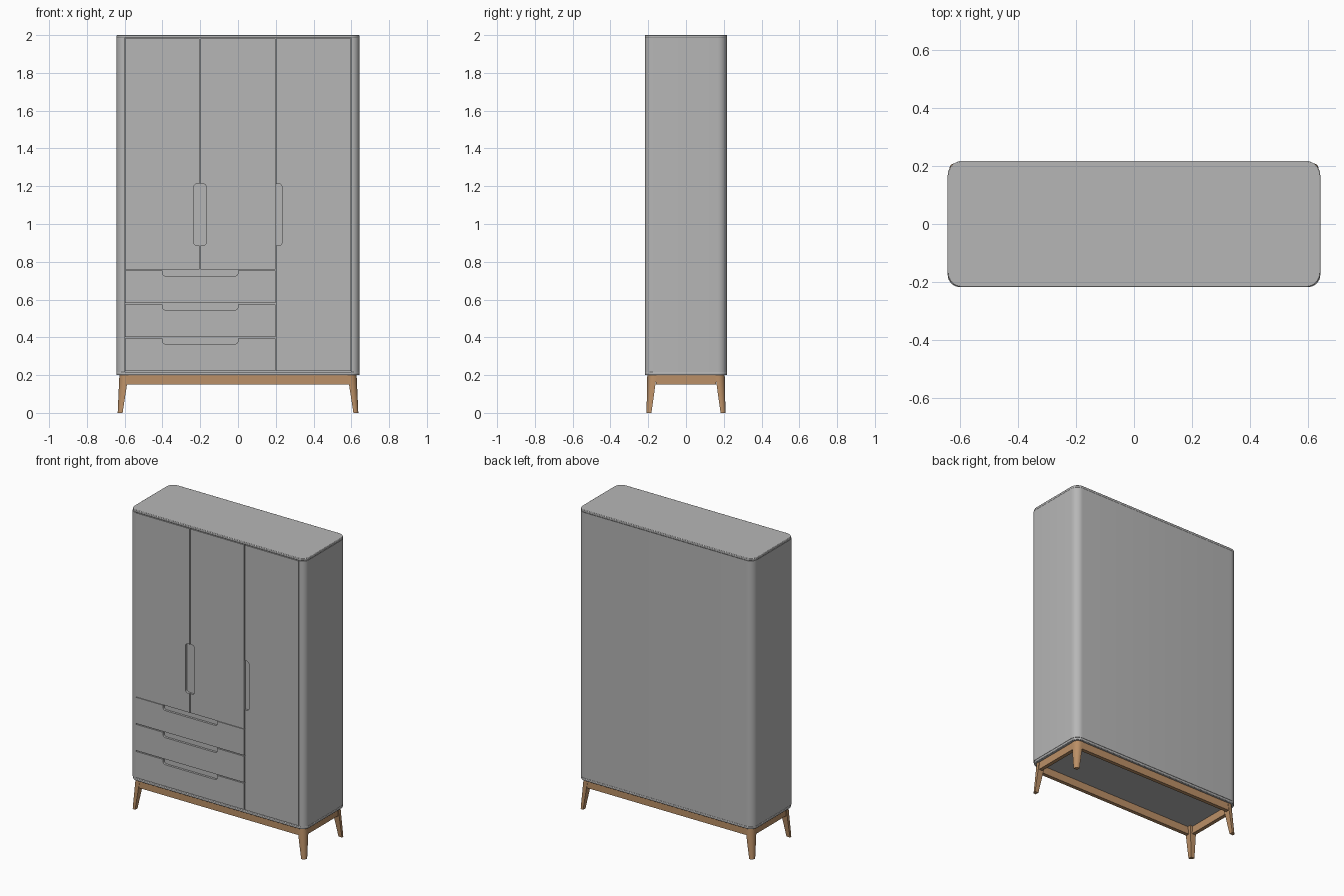
import bpy, bmesh, math
from mathutils import Vector

if "Cube" in bpy.data.objects:
    bpy.data.objects.remove(bpy.data.objects["Cube"])


def make_material(name, rgb):
    mat = bpy.data.materials.new(name)
    mat.use_nodes = True
    mat.diffuse_color = (*rgb, 1)
    mat.node_tree.nodes["Principled BSDF"].inputs["Base Color"].default_value = (*rgb, 1)
    return mat


GREY = make_material("grey_lacquer", (0.47, 0.47, 0.47))
WOOD = make_material("warm_wood", (0.50, 0.28, 0.135))


def fillet(corners, steps=8):
    """Round polygon corners given as (x, y, radius)."""
    out = []
    for i, (x, y, r) in enumerate(corners):
        p = Vector((x, y))
        if r == 0:
            out.append(p)
            continue
        a = (Vector(corners[i - 1][:2]) - p).normalized()
        b = (Vector(corners[(i + 1) % len(corners)][:2]) - p).normalized()
        for k in range(steps + 1):
            t = k / steps * math.pi / 2
            out.append(p + a * r * (1 - math.sin(t)) + b * r * (1 - math.cos(t)))
    return out


def loft(name, ring_a, ring_b, mat, bevel=0.0):
    """Solid between two matching rings of 3D points."""
    bm = bmesh.new()
    a = [bm.verts.new(p) for p in ring_a]
    b = [bm.verts.new(p) for p in ring_b]
    n = len(a)
    for i in range(n):
        j = (i + 1) % n
        bm.faces.new((a[i], a[j], b[j], b[i]))
    bm.faces.new(a[::-1])
    bm.faces.new(b)
    bmesh.ops.recalc_face_normals(bm, faces=bm.faces)
    mesh = bpy.data.meshes.new(name)
    bm.to_mesh(mesh)
    bm.free()
    mesh.materials.append(mat)
    ob = bpy.data.objects.new(name, mesh)
    bpy.context.collection.objects.link(ob)
    bpy.ops.object.select_all(action="DESELECT")
    ob.select_set(True)
    bpy.context.view_layer.objects.active = ob
    bpy.ops.object.shade_smooth_by_angle(angle=math.radians(35))
    if bevel:
        mod = ob.modifiers.new("soft_edge", "BEVEL")
        mod.width = bevel
        mod.segments = 2
        mod.limit_method = "ANGLE"
        mod.angle_limit = math.radians(50)
    return ob


def slab(name, outline, z0, z1, mat, bevel=0.0):
    return loft(name, [(p.x, p.y, z0) for p in outline],
                [(p.x, p.y, z1) for p in outline], mat, bevel)


def box(name, x0, x1, y0, y1, z0, z1, mat):
    return slab(name, [Vector(p) for p in ((x0, y0), (x1, y0), (x1, y1), (x0, y1))], z0, z1, mat)


# Cabinet shell: rounded base board, recessed carcass and top board
W, D, R = 0.643, 0.2175, 0.05
OPEN, BACK = 0.6, -0.203
rounded = fillet([(-W, -D, R), (W, -D, R), (W, D, R), (-W, D, R)])
slab("bottom_board", rounded, 0.2, 0.217, GREY, 0.003)
slab("top_board", rounded, 1.984, 2.0, GREY, 0.003)
recessed = fillet([(-W, -D, R - 0.008), (-OPEN, -D, 0), (-OPEN, BACK, 0), (OPEN, BACK, 0),
                   (OPEN, -D, 0), (W, -D, R - 0.008), (W, D, R), (-W, D, R)])
slab("carcass", recessed, 0.217, 1.984, GREY)


# Fronts with rounded finger notches
def front(name, x0, x1, z0, z1, side):
    r, deep = 0.018, 0.031
    lo, hi = 0.885, 1.213
    left = [(x0, hi, 0), (x0 + deep, hi, r), (x0 + deep, lo, r), (x0, lo, 0)]
    right = [(x1, lo, 0), (x1 - deep, lo, r), (x1 - deep, hi, r), (x1, hi, 0)]
    top = [(0.0, z1, 0), (0.0, z1 - deep, r), (-0.4, z1 - deep, r), (-0.4, z1, 0)]
    notch = {"left": left, "right": right, "top": top}
    pts = [(x0, z0, 0), (x1, z0, 0)]
    pts += notch[side] if side == "right" else []
    pts += [(x1, z1, 0)]
    pts += notch[side] if side == "top" else []
    pts += [(x0, z1, 0)]
    pts += notch[side] if side == "left" else []
    outline = fillet(pts)
    loft(name, [(p.x, -D, p.y) for p in outline],
         [(p.x, BACK, p.y) for p in outline], GREY)


front("right_door", -0.597, -0.203, 0.758, 1.981, "right")
front("middle_door", -0.199, 0.198, 0.758, 1.981, "left")
front("left_door", 0.202, 0.597, 0.221, 1.981, "left")
for i, name in enumerate(("lower", "middle", "upper")):
    z = 0.221 + i * 0.18
    front(name + "_drawer", -0.597, 0.198, z, z + 0.174, "top")

# Wooden base frame
for s, name in ((-1, "front"), (1, "back")):
    y = sorted((s * 0.203, s * 0.178))
    box(name + "_rail", -0.595, 0.595, *y, 0.15, 0.2, WOOD)
for s, name in ((-1, "right"), (1, "left")):
    x = sorted((s * 0.625, s * 0.6))
    box(name + "_rail", *x, -0.16, 0.16, 0.15, 0.2, WOOD)


# Splayed, tapered legs with a rounded outer corner
def leg_ring(sx, sy, x0, x1, y0, y1, r, z):
    pts = fillet([(x0, y0, 0), (x1, y0, 0), (x1, y1, r), (x0, y1, 0)])
    return [(sx * p.x, sy * p.y, z) for p in pts]


for sx, side in ((-1, "right"), (1, "left")):
    for sy, end in ((-1, "front"), (1, "back")):
        loft(f"{end}_{side}_leg",
             leg_ring(sx, sy, 0.611, 0.637, 0.183, 0.209, 0.018, 0),
             leg_ring(sx, sy, 0.58, 0.628, 0.155, 0.205, 0.038, 0.2), WOOD)
